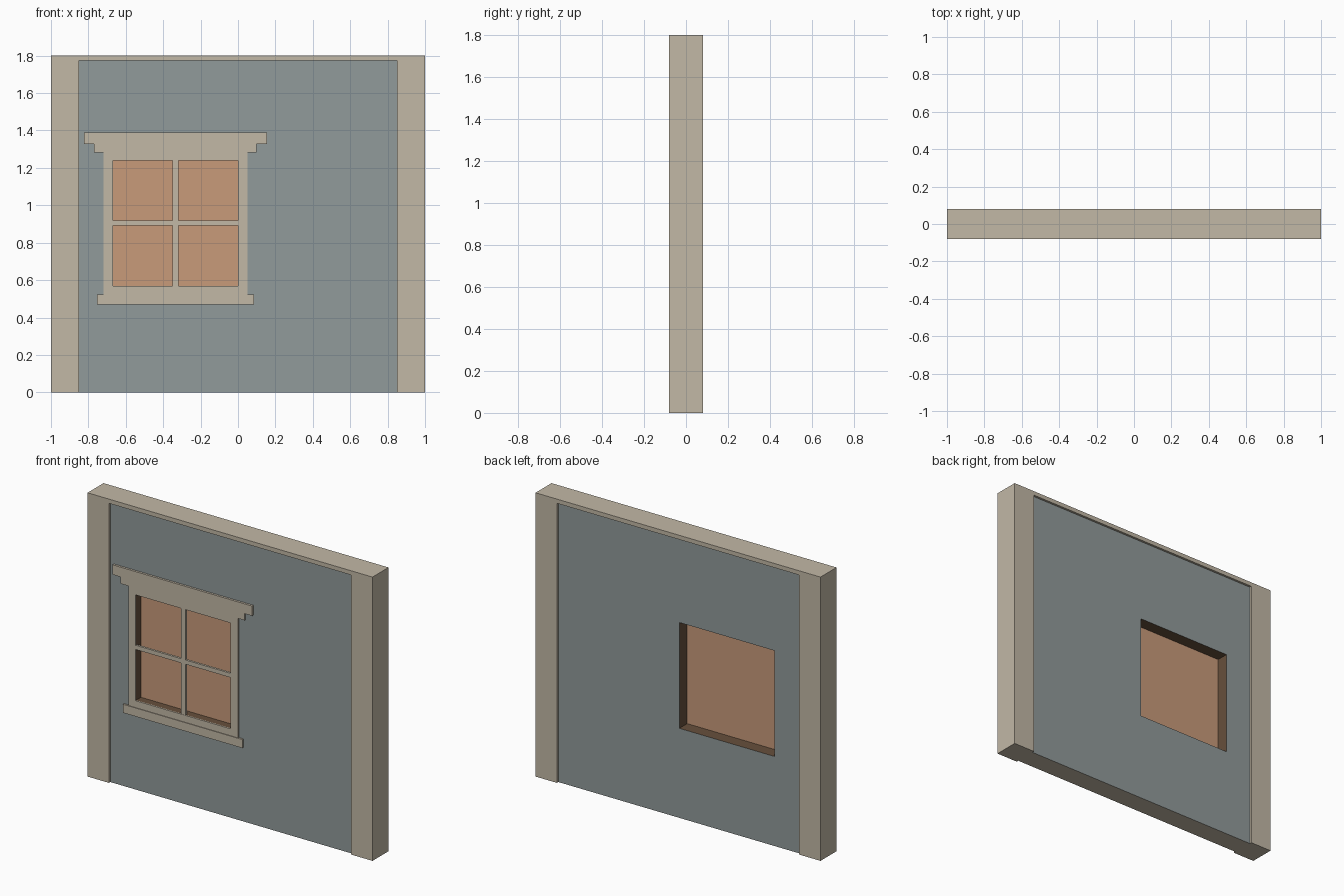
import bpy, bmesh

if "Cube" in bpy.data.objects:
    bpy.data.objects.remove(bpy.data.objects["Cube"])


def material(name, rgb):
    m = bpy.data.materials.new(name)
    m.diffuse_color = (*rgb, 1)
    m.use_nodes = True
    m.node_tree.nodes["Principled BSDF"].inputs["Base Color"].default_value = m.diffuse_color
    return m


BEIGE = material("beige trim", (0.54, 0.48, 0.38))
GREY = material("blue grey plaster", (0.285, 0.325, 0.325))
BROWN = material("dark brown reveal", (0.135, 0.08, 0.045))
ORANGE = material("orange pane", (0.58, 0.328, 0.195))


def finish(name, bm, mats):
    bmesh.ops.recalc_face_normals(bm, faces=bm.faces[:])
    me = bpy.data.meshes.new(name)
    bm.to_mesh(me)
    bm.free()
    for m in mats:
        me.materials.append(m)
    ob = bpy.data.objects.new(name, me)
    bpy.context.collection.objects.link(ob)
    return ob


def prism(name, pts, y0, y1, mat):
    """Extrude an xz outline from y0 to y1."""
    bm = bmesh.new()
    f = bm.faces.new([bm.verts.new((x, y0, z)) for x, z in pts])
    r = bmesh.ops.extrude_face_region(bm, geom=[f])
    for v in r["geom"]:
        if isinstance(v, bmesh.types.BMVert):
            v.co.y = y1
    return finish(name, bm, [mat])


def rect(x0, x1, z0, z1):
    return [(x0, z0), (x1, z0), (x1, z1), (x0, z1)]


def ring(name, outer, inner, y0, y1, mats):
    """Slab with a rectangular hole; materials: face, outer edge, hole edge."""
    bm = bmesh.new()
    loops = [[bm.verts.new((x, y, z)) for x, z in pts]
             for pts, y in ((outer, y0), (outer, y1), (inner, y1), (inner, y0))]
    for k, mi in enumerate((1, 0, 2, 0)):
        a, b = loops[k], loops[(k + 1) % 4]
        for i in range(4):
            j = (i + 1) % 4
            bm.faces.new((a[i], a[j], b[j], b[i])).material_index = mi
    return finish(name, bm, mats)


# surrounding posts and top beam
prism("wall_frame", [(-1, 0), (-0.85, 0), (-0.85, 1.773), (0.85, 1.773),
                     (0.85, 0), (1, 0), (1, 1.8), (-1, 1.8)], -0.08, 0.08, BEIGE)

# recessed plaster wall with window opening
WALL = 0.066
opening = rect(-0.668, 0.0, 0.568, 1.239)
ring("plaster_wall", rect(-0.85, 0.85, 0, 1.773), opening, -WALL, WALL,
     [GREY, BEIGE, BROWN])

# window pane
prism("window_pane", opening, -0.018, -0.012, ORANGE)

# window casing, sill and stepped header
ring("window_casing", rect(-0.718, 0.052, 0.524, 1.283), opening, -0.074, -WALL,
     [BEIGE, BEIGE, BEIGE])
prism("window_sill", rect(-0.754, 0.085, 0.47, 0.524), -0.078, -WALL, BEIGE)
prism("lower_header", rect(-0.77, 0.10, 1.283, 1.328), -0.076, -WALL, BEIGE)
prism("upper_header", rect(-0.824, 0.155, 1.328, 1.39), -0.08, -WALL, BEIGE)

# crossing glazing bars
prism("vertical_bar", rect(-0.35, -0.319, 0.568, 1.239), -0.072, -0.056, BEIGE)
prism("horizontal_bar", rect(-0.668, 0.0, 0.891, 0.918), -0.071, -0.057, BEIGE)
